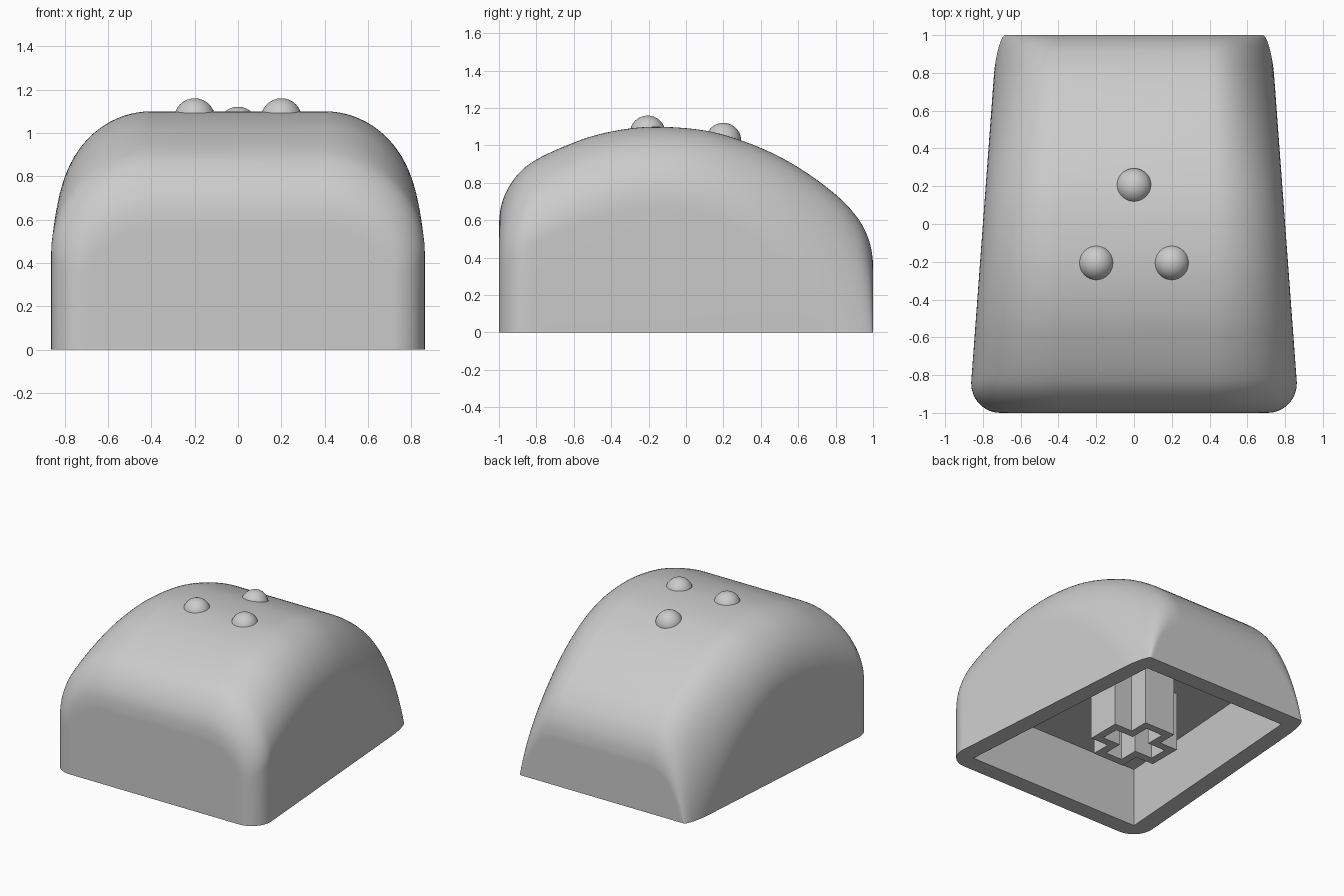
import bpy, bmesh
from math import sin, cos, asin, pi, sqrt
from mathutils import Vector

cube = bpy.data.objects.get("Cube")
if cube:
    bpy.data.objects.remove(cube, do_unlink=True)

grey = bpy.data.materials.new("light_grey")
grey.use_nodes = True
grey.diffuse_color = (0.6, 0.6, 0.6, 1)
grey.node_tree.nodes["Principled BSDF"].inputs["Base Color"].default_value = (0.6, 0.6, 0.6, 1)


def make(name, bm):
    bmesh.ops.recalc_face_normals(bm, faces=bm.faces[:])
    mesh = bpy.data.meshes.new(name)
    bm.to_mesh(mesh)
    bm.free()
    mesh.materials.append(grey)
    ob = bpy.data.objects.new(name, mesh)
    bpy.context.collection.objects.link(ob)
    return ob


def activate(ob):
    bpy.ops.object.select_all(action='DESELECT')
    ob.select_set(True)
    bpy.context.view_layer.objects.active = ob


def prism(bm, outline, z0, z1):
    """Closed upright solid over an outline."""
    a, b = ([bm.verts.new((x, y, z)) for x, y in outline] for z in (z0, z1))
    n = len(a)
    for i in range(n):
        j = (i + 1) % n
        bm.faces.new((a[i], a[j], b[j], b[i]))
    bm.faces.new(a)
    bm.faces.new(b)


def spline(points, steps):
    """Catmull-Rom curve; the first and last points only steer the ends."""
    p = [Vector(q) for q in points]
    out = []
    for a, b, c, d in zip(p, p[1:], p[2:], p[3:]):
        for s in range(steps):
            t = s / steps
            out.append(0.5 * (2 * b + (c - a) * t + (2 * a - 5 * b + 4 * c - d) * t ** 2
                              + (3 * b - a - 3 * c + d) * t ** 3))
    return out + [p[-2]]


# Body: rounded cross-sections lofted from front to back under a domed ridge
ridge = spline([(-1, .47), (-1, .58), (-.985, .69), (-.94, .79), (-.87, .875), (-.78, .935),
                (-.65, .995), (-.5, 1.05), (-.32, 1.088), (-.14, 1.1), (.1, 1.08), (.3, 1.025),
                (.5, .94), (.68, .83), (.82, .72), (.9, .635), (.95, .56), (.985, .47),
                (1, .37), (1, .27)], 5)


def half_width(y):
    w = .80 - .074 * y
    if y < -.83:
        t = min(1, (-.83 - y) / .17)
        w -= .17 * (1 - sqrt(1 - t * t))
    return w


def section(y, h):
    """Upright sides with elliptical shoulders; at the back the shoulders run below the base."""
    w, flat, n = half_width(y), .4, 20
    spring = .67 - (.85 if y > -.1 else .4) * (y + .1) ** 2
    start = asin(max(0, -spring) / (h - spring))
    side = [(w, 0)] if spring > 0 else []
    for i in range(n + (spring <= 0) + 1):
        a = start + i / (n + (spring <= 0)) * (pi / 2 - start)
        side.append((flat + (w - flat) * cos(a), max(0, spring + (h - spring) * sin(a))))
    return side + [(-x, z) for x, z in reversed(side)]


bm = bmesh.new()
rings = []
for y, h in ridge:
    y = max(-1, min(1, y))
    rings.append([bm.verts.new((x, y, z)) for x, z in section(y, h)])
for r, s in zip(rings, rings[1:]):
    for i in range(len(r) - 1):
        bm.faces.new((r[i], r[i + 1], s[i + 1], s[i]))
ends = [bm.faces.new(rings[0]), bm.faces.new(rings[-1])]
bm.faces.new([r[0] for r in rings] + [r[-1] for r in reversed(rings)])
bmesh.ops.recalc_face_normals(bm, faces=bm.faces[:])
# A narrow border keeps the shading of the end faces flat
bmesh.ops.inset_individual(bm, faces=ends, thickness=.02, use_even_offset=True)
body = make("cap_body", bm)

# Hollow underside
bm = bmesh.new()
prism(bm, [(-.73, -.87), (.73, -.87), (.61, .87), (-.61, .87)], -.4, .45)
cutter = make("cavity_cutter", bm)
cutter.hide_render = True
mod = body.modifiers.new("cavity", 'BOOLEAN')
mod.operation, mod.solver, mod.object = 'DIFFERENCE', 'EXACT', cutter
activate(body)
bpy.ops.object.modifier_apply(modifier=mod.name)
bpy.data.objects.remove(cutter, do_unlink=True)
activate(body)
bpy.ops.object.shade_smooth_by_angle(angle=.5)


# Stem: plus-shaped tube hanging from the cavity ceiling
def plus(arm, half):
    pts = []
    for sx, sy in ((1, 1), (-1, 1), (-1, -1), (1, -1)):
        quad = [(arm, half), (half, half), (half, arm)]
        if sx * sy < 0:
            quad.reverse()
        pts += [(sx * x, sy * y) for x, y in quad]
    return pts


bm = bmesh.new()
loops = [[bm.verts.new((x, y, z)) for x, y in plus(*size)]
         for size, z in (((.28, .13), .46), ((.28, .13), 0), ((.22, .07), 0), ((.22, .07), .46))]
for a, b in zip(loops, loops[1:] + loops[:1]):
    for i in range(len(a)):
        j = (i + 1) % len(a)
        bm.faces.new((a[i], a[j], b[j], b[i]))
make("stem_socket", bm)

# Three round bumps on top
for name, x, y, z in (("bump_front_right", -.2, -.205, 1.065),
                      ("bump_front_left", .2, -.205, 1.065),
                      ("bump_back", 0, .2, 1.026)):
    bm = bmesh.new()
    bmesh.ops.create_uvsphere(bm, u_segments=32, v_segments=16, radius=.095)
    bmesh.ops.translate(bm, verts=bm.verts[:], vec=(x, y, z))
    bump = make(name, bm)
    activate(bump)
    bpy.ops.object.shade_smooth_by_angle(angle=.6)
